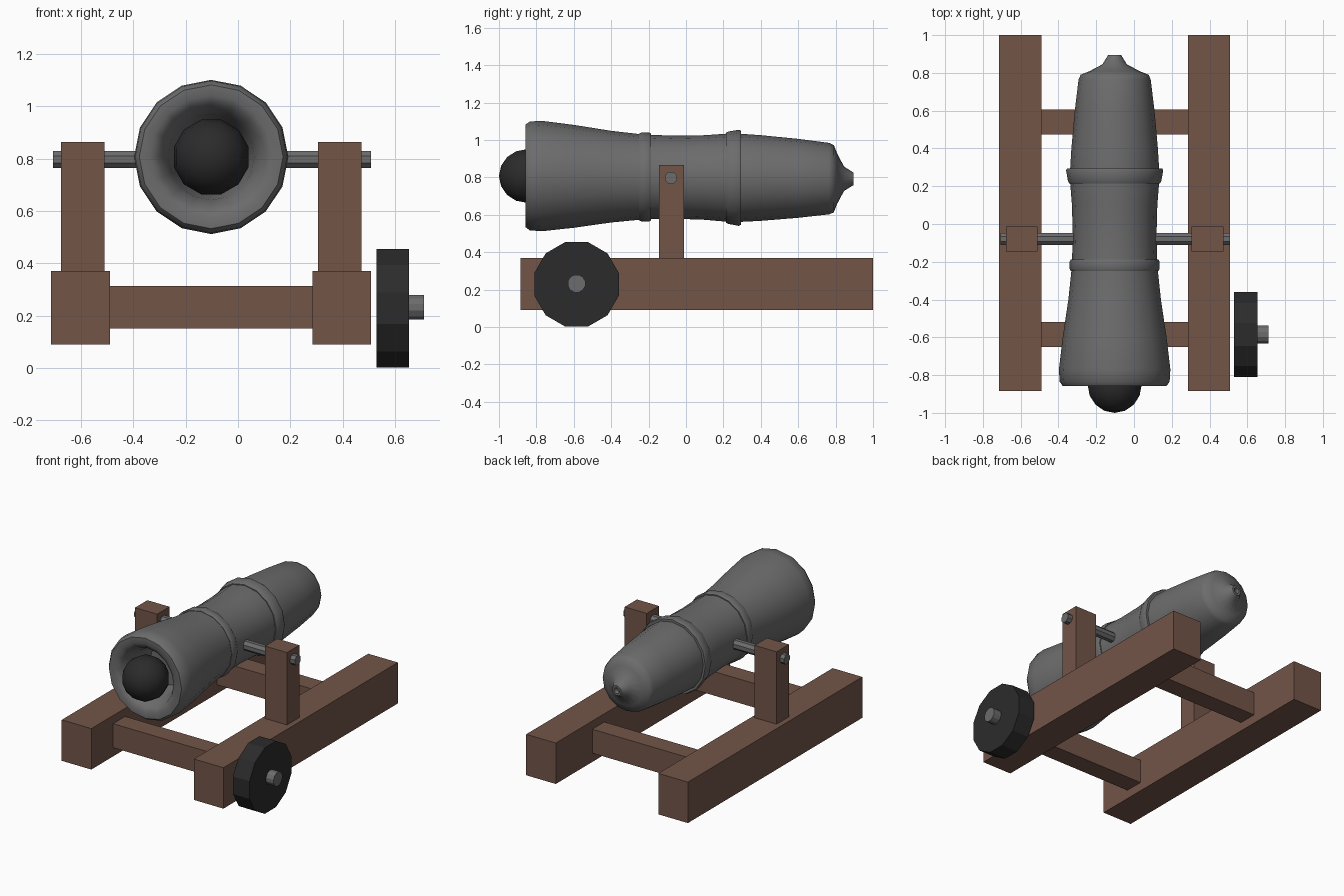
import bpy, bmesh, math
from mathutils import Matrix, Vector

if "Cube" in bpy.data.objects:
    bpy.data.objects.remove(bpy.data.objects["Cube"])


def material(name, rgb):
    m = bpy.data.materials.new(name)
    m.diffuse_color = (*rgb, 1)
    m.use_nodes = True
    m.node_tree.nodes["Principled BSDF"].inputs["Base Color"].default_value = m.diffuse_color
    return m


WOOD = material("brown wood", (0.17, 0.09, 0.064))
IRON = material("grey iron", (0.15, 0.15, 0.15))
DARK = material("dark iron", (0.024, 0.024, 0.024))
AXIS_X = -0.1025


def finish(name, bm, mat, smooth=None):
    bmesh.ops.recalc_face_normals(bm, faces=bm.faces)
    me = bpy.data.meshes.new(name)
    bm.to_mesh(me)
    bm.free()
    ob = bpy.data.objects.new(name, me)
    bpy.context.collection.objects.link(ob)
    me.materials.append(mat)
    if smooth:
        bpy.ops.object.select_all(action='DESELECT')
        ob.select_set(True)
        bpy.context.view_layer.objects.active = ob
        bpy.ops.object.shade_smooth_by_angle(angle=math.radians(smooth))
    return ob


def box(name, x, y, z, mat=WOOD):
    bm = bmesh.new()
    bmesh.ops.create_cube(bm, size=1)
    for v in bm.verts:
        v.co = Vector([(r[0] + r[1]) / 2 + c * (r[1] - r[0])
                       for c, r in zip(v.co, (x, y, z))])
    return finish(name, bm, mat)


def rod(name, x, y, z, apothem, sides, mat):
    """Flat-sided cylinder along x with a flat on top."""
    bm = bmesh.new()
    r = apothem / math.cos(math.pi / sides)
    rot = Matrix.Rotation(math.pi / 2, 4, 'Y') @ Matrix.Rotation(math.pi / sides, 4, 'Z')
    bmesh.ops.create_cone(bm, cap_ends=True, segments=sides, radius1=r, radius2=r,
                          depth=x[1] - x[0],
                          matrix=Matrix.Translation(((x[0] + x[1]) / 2, y, z)) @ rot)
    return finish(name, bm, mat)


def lathe(name, profile, sides, mat, smooth):
    """Revolve (y, radius) points around the barrel axis."""
    bm = bmesh.new()
    rings = []
    for y, r in profile:
        zc = 0.8 - 0.009 * y      # barrel droops slightly to the rear
        rings.append([bm.verts.new((AXIS_X + r * math.sin(2 * math.pi * i / sides), y,
                                    zc + r * math.cos(2 * math.pi * i / sides)))
                      for i in range(sides)])
    for a, b in zip(rings, rings[1:]):
        for i in range(sides):
            j = (i + 1) % sides
            bm.faces.new((a[i], a[j], b[j], b[i]))
    bm.faces.new(rings[0])
    bm.faces.new(rings[-1])
    return finish(name, bm, mat, smooth)


# Barrel: bore, rounded lip, flared body, tapered breech, dented tip
lathe("barrel", [(-0.60, 0.14), (-0.75, 0.165), (-0.835, 0.20), (-0.858, 0.235),
                 (-0.857, 0.275), (-0.835, 0.291), (-0.77, 0.295), (-0.60, 0.275),
                 (-0.40, 0.245), (-0.22, 0.226), (-0.05, 0.222), (0.10, 0.226),
                 (0.25, 0.238), (0.40, 0.229), (0.60, 0.211), (0.765, 0.191),
                 (0.79, 0.18), (0.808, 0.135), (0.845, 0.065), (0.895, 0.034),
                 (0.895, 0.02), (0.87, 0.015)], 16, IRON, 50)

# Raised bands around the barrel
for name, y0, y1, r0, r1 in (("front_band", -0.25, -0.187, 0.238, 0.238),
                             ("rear_band", 0.215, 0.295, 0.247, 0.257)):
    lathe(name, [(y0, 0.2), (y0, r0 - 0.006), (y0 + 0.012, r0),
                 (y1 - 0.012, r1), (y1, r1 - 0.006), (y1, 0.2)], 16, IRON, 40)

# Cannonball in the muzzle
bm = bmesh.new()
rot = Matrix.Rotation(math.pi / 2, 4, 'X') @ Matrix.Rotation(math.pi / 12, 4, 'Z')
bmesh.ops.create_uvsphere(bm, u_segments=12, v_segments=8, radius=0.148,
                          matrix=Matrix.Translation((AXIS_X, -0.852, 0.807)) @ rot)
finish("cannonball", bm, DARK, 60)

# Carriage: rails and posts on both sides
for side, s in (("left", -1), ("right", 1)):
    def span(a, b):
        return sorted((AXIS_X + s * a, AXIS_X + s * b))
    box(side + "_rail", span(0.388, 0.612), (-0.885, 1.0), (0.09, 0.37))
    box(side + "_post", span(0.408, 0.575), (-0.145, -0.012), (0.36, 0.865))

# Cross beams
for name, y in (("front_beam", (-0.65, -0.52)), ("rear_beam", (0.475, 0.605))):
    box(name, (-0.50, 0.295), y, (0.15, 0.314))

# Pivot pin, single wheel and its hub
rod("pivot_pin", (-0.708, 0.508), -0.08, 0.797, 0.032, 8, IRON)
rod("wheel", (0.53, 0.655), -0.585, 0.228, 0.226, 12, DARK)
rod("wheel_hub", (0.64, 0.712), -0.585, 0.232, 0.047, 12, IRON)
